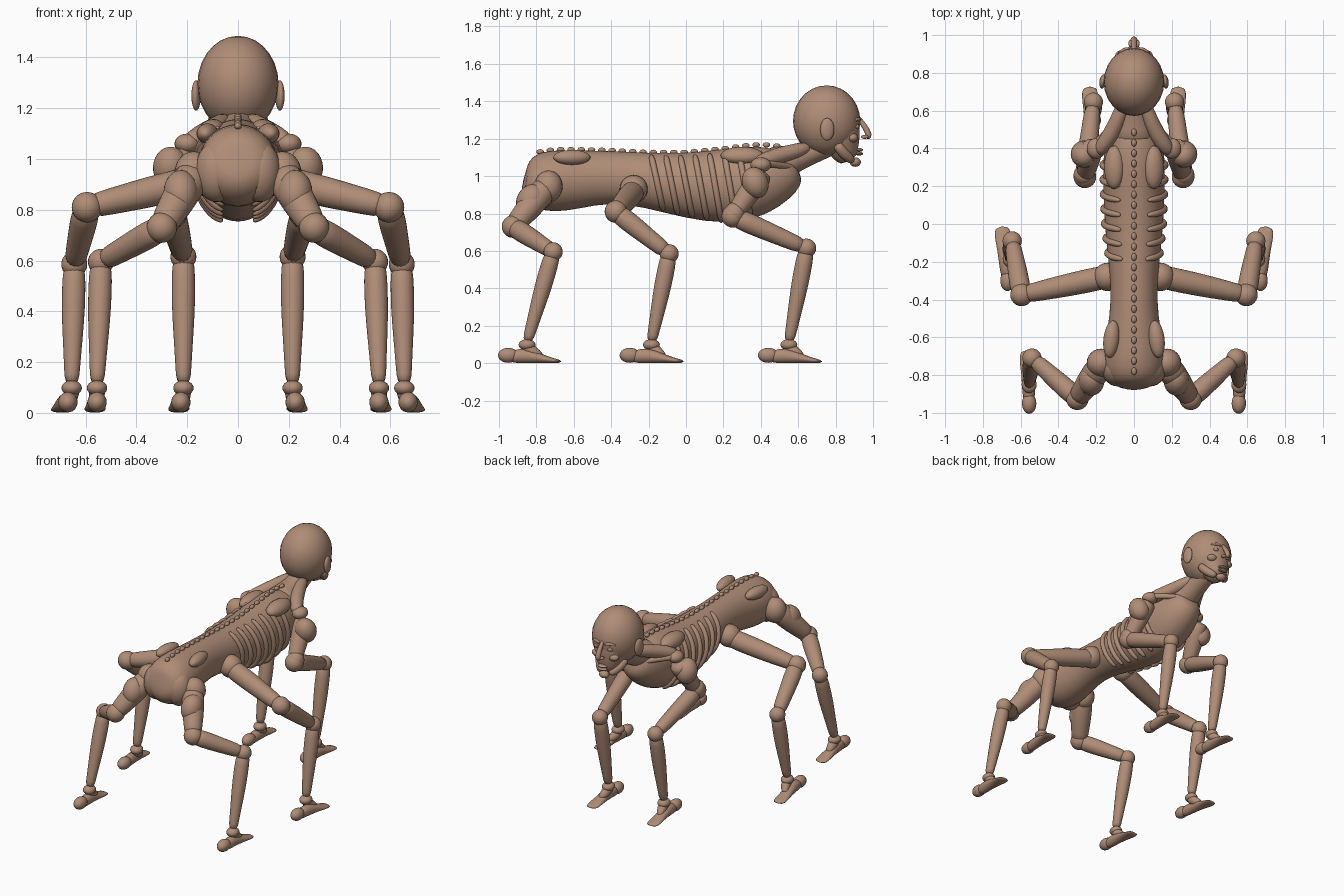
import bpy, bmesh, math
from mathutils import Vector, Matrix

cube = bpy.data.objects.get("Cube")
if cube:
    bpy.data.objects.remove(cube, do_unlink=True)

skin = bpy.data.materials.new("brown skin")
skin.use_nodes = True
colour = (0.43, 0.265, 0.185, 1)
skin.diffuse_color = colour
skin.node_tree.nodes["Principled BSDF"].inputs["Base Color"].default_value = colour


def finish(name, bm, subdiv=0):
    bmesh.ops.recalc_face_normals(bm, faces=bm.faces)
    mesh = bpy.data.meshes.new(name)
    bm.to_mesh(mesh)
    bm.free()
    mesh.materials.append(skin)
    mesh.shade_smooth()
    ob = bpy.data.objects.new(name, mesh)
    bpy.context.collection.objects.link(ob)
    if subdiv:
        ob.modifiers.new("smooth", "SUBSURF").levels = subdiv
        ob.modifiers["smooth"].render_levels = subdiv
    return ob


def add_ball(bm, centre, radii, turn=None):
    m = Matrix.Translation(centre)
    if turn:
        m = m @ turn
    m = m @ Matrix.Diagonal((*radii, 1))
    bmesh.ops.create_uvsphere(bm, u_segments=24, v_segments=14, radius=1, matrix=m)


def ball(name, centre, radii, turn=None):
    bm = bmesh.new()
    add_ball(bm, centre, radii, turn)
    return finish(name, bm)


def loft(name, rings, sides=16, subdiv=1):
    """Skin elliptical rings given as (centre, half width, half height)."""
    bm = bmesh.new()
    pts = [Vector(r[0]) for r in rings]
    loops, side = [], None
    for i, (c, w, h) in enumerate(rings):
        d = (pts[min(i + 1, len(pts) - 1)] - pts[max(i - 1, 0)]).normalized()
        if side is None:
            side = d.cross(Vector((0, 0, 1)))
            if side.length < 0.3:
                side = Vector((1, 0, 0))
        side = (side - d * side.dot(d)).normalized()
        up = side.cross(d)
        loops.append([bm.verts.new(pts[i] + side * w * math.cos(a) + up * h * math.sin(a))
                      for a in (k * math.tau / sides for k in range(sides))])
    for a, b in zip(loops, loops[1:]):
        for k in range(sides):
            j = (k + 1) % sides
            bm.faces.new((a[k], a[j], b[j], b[k]))
    bm.faces.new(loops[0])
    bm.faces.new(loops[-1])
    return finish(name, bm, subdiv)


def tube(name, points, radii, sides=14):
    return loft(name, [(p, r, r) for p, r in zip(points, radii)], sides)


# Torso profile: y, half width, top, bottom
profile = [(-.87, .05, 1.03, .93), (-.855, .11, 1.08, .87), (-.8, .155, 1.125, .82),
           (-.7, .165, 1.14, .805), (-.58, .145, 1.14, .825), (-.4, .118, 1.135, .86),
           (-.2, .135, 1.125, .83), (0, .158, 1.125, .775), (.2, .165, 1.145, .74),
           (.35, .165, 1.165, .77), (.46, .15, 1.165, .83), (.56, .11, 1.14, .91),
           (.6, .06, 1.11, .98)]
loft("torso", [((0, y, (t + b) / 2), w, (t - b) / 2) for y, w, t, b in profile], 24)


def section(y):
    for a, b in zip(profile, profile[1:]):
        if a[0] <= y <= b[0]:
            f = (y - a[0]) / (b[0] - a[0])
            return [p + (q - p) * f for p, q in zip(a[1:], b[1:])]


# Backbone knobs
bm = bmesh.new()
for i in range(24):
    y = -.78 + i * .055
    add_ball(bm, (0, y, section(y)[1] + .002), (.014, .02, .014))
finish("backbone", bm)

# Neck, throat cords and head
loft("neck", [((0, .42, 1.06), .13, .1), ((0, .52, 1.07), .1, .09), ((0, .62, 1.11), .075, .07),
              ((0, .72, 1.15), .07, .065), ((0, .82, 1.2), .07, .07)])
ball("skull", (0, .752, 1.295), (.16, .18, .19))
loft("face", [((0, .79, 1.34), .135, .13), ((0, .82, 1.25), .125, .115), ((0, .835, 1.18), .105, .1),
              ((0, .85, 1.12), .075, .075), ((0, .875, 1.08), .045, .05)])
ball("chin", (0, .905, 1.075), (.035, .03, .025))
tube("nose", [(0, .915, 1.32), (0, .95, 1.275), (0, .985, 1.215), (0, .965, 1.2)],
     [.012, .015, .02, .015])
for i, z in enumerate((1.14, 1.12)):
    ball(("upper_lip", "lower_lip")[i], (0, .925, z), (.034, .022, .01))

for s, pre in ((1, "left_"), (-1, "right_")):
    def P(x, y, z):
        return Vector((s * x, y, z))

    # Facial features
    ball(pre + "ear", P(.165, .755, 1.25), (.018, .038, .06), Matrix.Rotation(s * .15, 4, "Z"))
    ball(pre + "eye", P(.05, .912, 1.265), (.02, .015, .013))
    ball(pre + "cheek", P(.065, .89, 1.205), (.035, .03, .025))
    ball(pre + "nostril", P(.018, .955, 1.21), (.012, .02, .011))
    tube(pre + "brow", [P(.015, .925, 1.295), P(.05, .93, 1.31), P(.09, .895, 1.295)], [.009, .012, .008], 8)
    tube(pre + "jaw", [P(.1, .8, 1.18), P(.08, .84, 1.12), P(.03, .9, 1.075)], [.03, .03, .025])

    # Shoulder blade, collarbone and neck muscle
    ball(pre + "shoulder_blade", P(.105, .3, 1.11), (.055, .115, .045), Matrix.Rotation(s * .45, 4, "Y"))
    tube(pre + "collarbone", [P(.03, .6, 1.04), P(.1, .53, 1.055), P(.17, .46, 1.065), P(.22, .4, 1.065)],
         [.016, .018, .02, .026], 10)
    tube(pre + "neck_muscle", [P(.04, .68, 1.16), P(.09, .53, 1.12), P(.15, .43, 1.09), P(.2, .37, 1.06)],
         [.035, .045, .045, .035])
    ball(pre + "shoulder_point", P(.2, .4, 1.06), (.05, .055, .04))

    # Pelvis crest and hip
    ball(pre + "pelvis_crest", P(.12, -.61, 1.1), (.042, .1, .04), Matrix.Rotation(s * .12, 4, "Z"))
    ball(pre + "buttock", P(.085, -.77, .95), (.085, .09, .12))

    # Ribs follow the torso section and lean forward underneath
    for n in range(7):
        path = []
        for k in range(11):
            a = math.radians(65 - 13.5 * k)
            y = -.19 + .078 * n + .07 * (1 - math.sin(a)) / 2
            w, t, b = section(y)
            path.append(P(w * math.cos(a) * 1.02, y, (t + b) / 2 + (t - b) / 2 * math.sin(a) * 1.01))
        tube(pre + "rib_%d" % (n + 1), path, [.01] + [.018] * 9 + [.01], 8)

    # Legs: hip, first joint, knee, ankle, heel, toe, with thickness of the upper part
    legs = {
        "front_": (P(.22, .42, 1.03), P(.26, .25, .785), P(.215, .645, .615), P(.215, .55, .11),
                   P(.225, .44, .042), P(.235, .73, .01), .058),
        "middle_": (P(.1, -.27, .93), P(.595, -.375, .81), P(.645, -.09, .585), P(.655, -.185, .11),
                    P(.67, -.3, .042), P(.70, -.01, .01), .06),
        "rear_": (P(.17, -.74, .95), P(.3, -.925, .73), P(.54, -.71, .595), P(.555, -.85, .11),
                  P(.555, -.95, .042), P(.565, -.665, .01), .068),
    }
    for leg, (hip, bend, knee, ankle, heel, toe, r) in legs.items():
        n = pre + leg
        tube(n + "upper_limb", [hip.lerp(bend, f) for f in (0, .2, .4, .6, .8, 1)],
             [r, r * 1.08, r * 1.05, r, r * .88, r * .82])
        ball(n + "bend_joint", bend, (.06, .06, .06))
        tube(n + "middle_limb", [bend.lerp(knee, f) for f in (0, .2, .45, .7, 1)],
             [.054, .056, .053, .047, .044])
        ball(n + "knee", knee, (.051, .051, .051))
        tube(n + "shin", [knee.lerp(ankle, f) for f in (0, .15, .35, .6, .85, 1)],
             [.045, .047, .048, .041, .032, .03])
        # Foot: ankle collar, round heel, flat spreading toes
        ball(n + "ankle", ankle - Vector((0, 0, .012)), (.04, .045, .03))
        ball(n + "heel", heel, (.038, .055, .04))
        base = Vector((heel.x, heel.y, 0))
        tip = Vector((toe.x, toe.y, 0))
        loft(n + "foot", [(base.lerp(tip, f) + Vector((0, 0, h)), w, h) for f, w, h in
                          ((.0, .028, .03), (.2, .035, .04), (.4, .036, .038), (.6, .038, .026),
                           (.8, .045, .015), (1, .04, .008))], 14)
        tube(n + "instep", [ankle + Vector((0, -.02, -.01)), ankle + Vector((0, .025, -.045)),
                            base.lerp(tip, .65) + Vector((0, 0, .03))], [.034, .034, .02], 12)

    # Limb muscles
    ball(pre + "front_deltoid", P(.265, .37, .965), (.07, .07, .085), Matrix.Rotation(.35, 4, "X"))
    ball(pre + "front_elbow", P(.265, .26, .8), (.055, .055, .06))
    ball(pre + "middle_hip", P(.14, -.28, .93), (.075, .075, .075))
    ball(pre + "rear_hip", P(.175, -.735, .945), (.075, .075, .085))
    ball(pre + "rear_thigh", P(.225, -.83, .87), (.068, .075, .09), Matrix.Rotation(-.5, 4, "X"))
